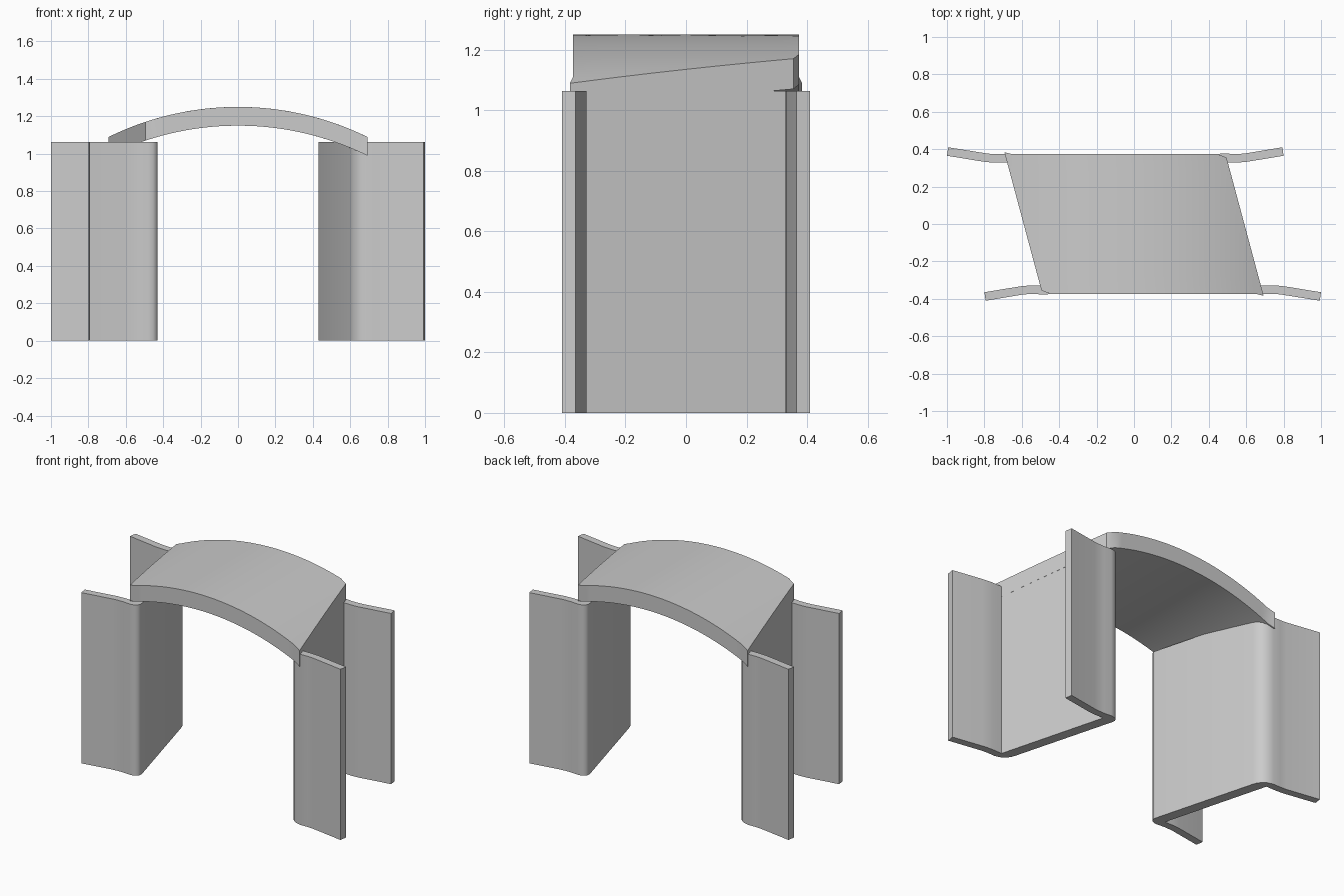
import bpy, bmesh, math

if "Cube" in bpy.data.objects:
    bpy.data.objects.remove(bpy.data.objects["Cube"])

SKEW = 0.2685      # x shift of the deck ends per unit of y
WALL_H = 1.063
R = 1.57           # radius of the deck arc


def finish(bm, name, angle):
    bmesh.ops.recalc_face_normals(bm, faces=bm.faces)
    me = bpy.data.meshes.new(name)
    bm.to_mesh(me)
    bm.free()
    ob = bpy.data.objects.new(name, me)
    bpy.context.collection.objects.link(ob)
    bpy.ops.object.select_all(action='DESELECT')
    ob.select_set(True)
    bpy.context.view_layer.objects.active = ob
    bpy.ops.object.shade_smooth_by_angle(angle=math.radians(angle))
    return ob


def extrude_up(bm, dz):
    geo = bmesh.ops.extrude_face_region(bm, geom=bm.faces[:])['geom']
    verts = [g for g in geo if isinstance(g, bmesh.types.BMVert)]
    bmesh.ops.translate(bm, verts=verts, vec=(0, 0, dz))


# Abutment plan: soil side, far wing, rounded acute corner, opening side, near wing
plan = [
    (1.0, -0.365), (0.81, -0.334), (0.775, -0.33), (0.74, -0.328), (0.677, -0.329),
    (0.4995, 0.33), (0.56, 0.329), (0.60, 0.332), (0.80, 0.365),
    (0.793, 0.41), (0.60, 0.378), (0.57, 0.375), (0.53, 0.374), (0.48, 0.378),
    (0.455, 0.375), (0.438, 0.364), (0.430, 0.348), (0.431, 0.33),
    (0.602, -0.30), (0.612, -0.327), (0.63, -0.35), (0.655, -0.366),
    (0.69, -0.375), (0.74, -0.374), (0.78, -0.376), (0.993, -0.41),
]

# The two abutments are half-turn copies of each other
for name, s in (("right_abutment", 1), ("left_abutment", -1)):
    bm = bmesh.new()
    bm.faces.new([bm.verts.new((s * x, s * y, 0)) for x, y in plan])
    extrude_up(bm, WALL_H)
    finish(bm, name, 35)


# Arched skew deck with slightly flared ends
def front_y(u):
    if u < 0.035:
        return -0.355 - 0.018 * u / 0.035
    if u > 0.965:
        return -0.373 - 0.011 * (u - 0.965) / 0.035
    return -0.373


us = [0, 0.035] + [0.035 + 0.93 * i / 24 for i in range(1, 25)] + [1]
rows = 8
bm = bmesh.new()
grid = []
for u in us:
    y0, y1 = front_y(u), -front_y(1 - u)
    col = []
    for j in range(rows + 1):
        y = y0 + (y1 - y0) * j / rows
        x = -0.59 + 1.18 * u - SKEW * y
        z = 1.15 - R + math.sqrt(R * R - x * x)
        col.append(bm.verts.new((x, y, z)))
    grid.append(col)
for a, b in zip(grid, grid[1:]):
    for j in range(rows):
        bm.faces.new((a[j], b[j], b[j + 1], a[j + 1]))
extrude_up(bm, 0.1)
finish(bm, "arched_deck", 30)
